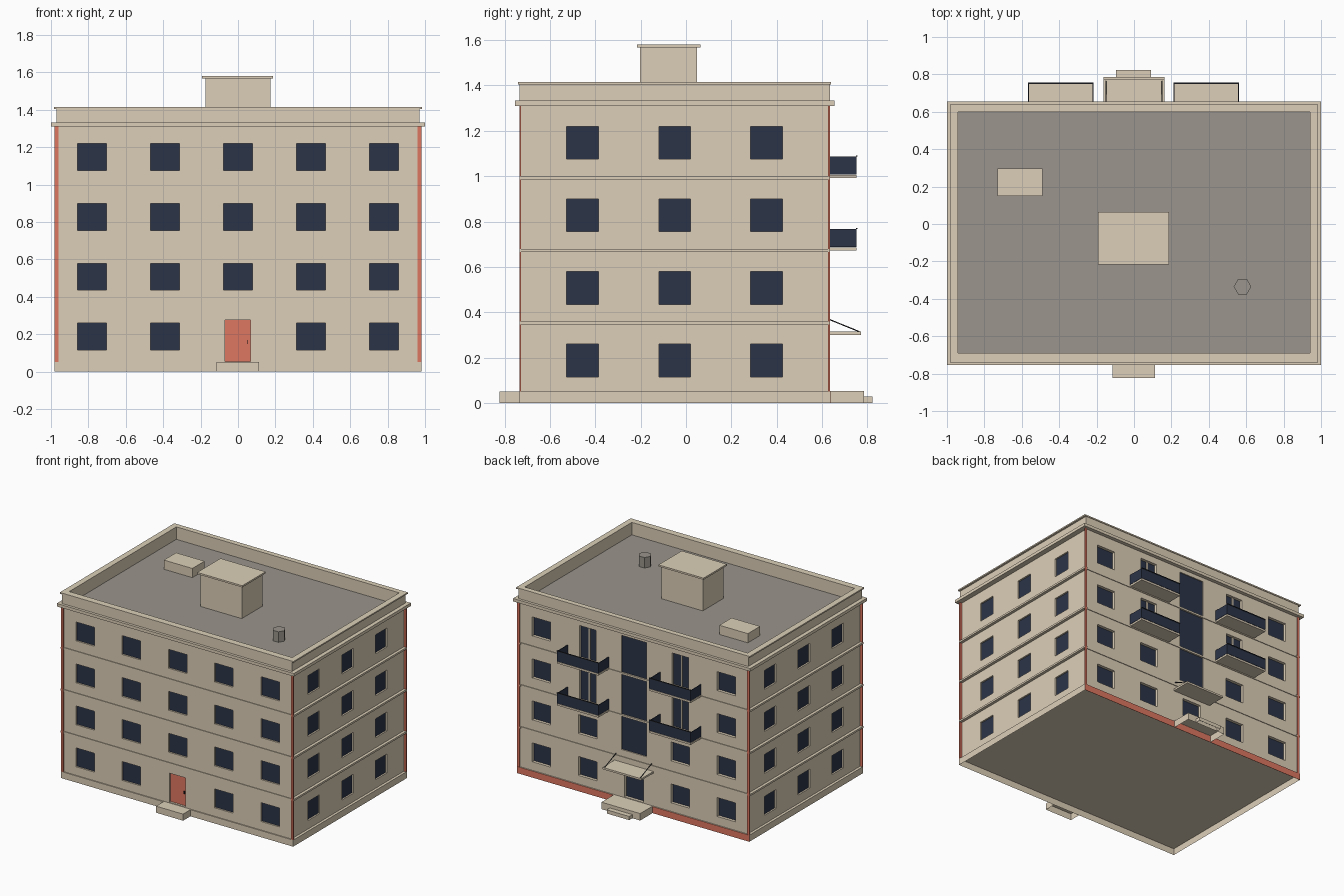
import bpy, bmesh, math
from mathutils import Matrix, Vector

cube = bpy.data.objects.get("Cube")
if cube:
    bpy.data.objects.remove(cube, do_unlink=True)


def material(name, r, g, b):
    m = bpy.data.materials.new(name)
    m.diffuse_color = (r, g, b, 1)
    m.use_nodes = True
    node = m.node_tree.nodes["Principled BSDF"]
    node.inputs["Base Color"].default_value = (r, g, b, 1)
    node.inputs["Roughness"].default_value = 0.8
    return m


plaster = material("beige plaster", 0.72, 0.625, 0.48)
glass = material("navy glass", 0.024, 0.034, 0.063)
red = material("brick red", 0.73, 0.185, 0.12)
felt = material("roof grey", 0.325, 0.3, 0.265)
metal = material("dark metal", 0.018, 0.02, 0.025)


def finish(name, bm, mat):
    me = bpy.data.meshes.new(name)
    bm.to_mesh(me)
    bm.free()
    me.materials.append(mat)
    ob = bpy.data.objects.new(name, me)
    bpy.context.collection.objects.link(ob)
    return ob


def boxes(name, items, mat, open_bottom=False):
    """One object from boxes given as (x0, x1, y0, y1, z0, z1)."""
    bm = bmesh.new()
    for x0, x1, y0, y1, z0, z1 in items:
        mid = Vector((x0 + x1, y0 + y1, z0 + z1)) / 2
        size = Matrix.Diagonal((x1 - x0, y1 - y0, z1 - z0, 1))
        bmesh.ops.create_cube(bm, size=1, matrix=Matrix.Translation(mid) @ size)
    if open_bottom:
        bm.normal_update()
        under = [f for f in bm.faces if f.normal.z < -0.5]
        bmesh.ops.delete(bm, geom=under, context='FACES')
    return finish(name, bm, mat)


def rod(name, start, end, r, sides, mat):
    run = end - start
    bm = bmesh.new()
    bmesh.ops.create_cone(bm, cap_ends=True, segments=sides, radius1=r, radius2=r,
                          depth=run.length, matrix=Matrix.Translation((start + end) / 2)
                          @ run.to_track_quat('Z', 'Y').to_matrix().to_4x4()
                          @ Matrix.Rotation(math.pi / 2, 4, 'Z'))
    return finish(name, bm, mat)


# Outer footprint, and wall planes set back from it
X, Y0, Y1 = 0.98, -0.735, 0.635
WX, WY0, WY1 = 0.96, -0.727, 0.627
BASE, EAVES = 0.05, 1.31
FLOOR = 0.32


def on_wall(side, u0, u1, z0, z1, d0, d1):
    """Box on a facade; d is the distance outward from the wall."""
    if side == "front":
        return (u0, u1, WY0 - d1, WY0 - d0, z0, z1)
    if side == "back":
        return (u0, u1, WY1 + d0, WY1 + d1, z0, z1)
    if side == "left":
        return (WX + d0, WX + d1, u0, u1, z0, z1)
    return (-WX - d1, -WX - d0, u0, u1, z0, z1)


def ring(name, ox, oy0, oy1, z0, z1):
    ix, iy0, iy1 = 0.94, -0.69, 0.60
    return boxes(name, [(-ox, ox, oy0, iy0, z0, z1), (-ox, ox, iy1, oy1, z0, z1),
                        (-ox, -ix, iy0, iy1, z0, z1), (ix, ox, iy0, iy1, z0, z1)], plaster)


# Openings: (side, u0, u1, z0, z1, recess)
windows, balcony_doors = [], []
for level in range(4):
    z = 0.115 + level * FLOOR
    top = z + 0.144
    for c in (-0.78, -0.39, 0, 0.39, 0.78):
        if c or level:
            windows.append(("front", c - 0.078, c + 0.078, z, top, 0.016))
        if abs(c) > 0.5 or (c and level < 2):
            windows.append(("back", c - 0.078, c + 0.078, z, top, 0.026))
        elif c:
            balcony_doors.append(("back", c - 0.07, c + 0.07, z - 0.062, z + 0.185, 0.026))
    for c in (-0.457, -0.05, 0.355):
        for side in ("left", "right"):
            windows.append((side, c - 0.07, c + 0.07, z, top, 0.016))
stair_glass = ("back", -0.105, 0.105, 0.41, 1.28, 0.012)
back_door = ("back", -0.08, 0.08, 0.055, 0.27, 0.026)
front_door = ("front", -0.07, 0.068, 0.055, 0.277, 0.02)

# Walls with recessed openings
walls = boxes("walls", [(-WX, WX, WY0, WY1, BASE, EAVES)], plaster)
openings = windows + balcony_doors + [stair_glass, back_door, front_door]
cutter = boxes("opening_cutter", [on_wall(*o[:5], -o[5], 0.05) for o in openings], plaster)
cutter.hide_render = True
mod = walls.modifiers.new("openings", 'BOOLEAN')
mod.operation = 'DIFFERENCE'
mod.solver = 'EXACT'
mod.object = cutter
bpy.context.view_layer.objects.active = walls
bpy.ops.object.modifier_apply(modifier=mod.name)
bpy.data.objects.remove(cutter, do_unlink=True)


def panes(name, items, mat):
    return boxes(name, [on_wall(*o[:5], -o[5] - 0.002, 0.004 - o[5]) for o in items], mat)


panes("window_panes", windows, glass)
panes("balcony_door_panes", balcony_doors, glass)
panes("stairwell_glazing", [stair_glass], glass)
panes("back_door", [back_door], glass)
panes("front_door", [front_door], red)
boxes("front_door_handle", [on_wall("front", 0.047, 0.052, 0.147, 0.168, -0.016, -0.005)], metal)
boxes("balcony_door_mullions", [on_wall(s, (a + b) / 2 - 0.006, (a + b) / 2 + 0.006, z0, z1,
      -0.026, -0.016) for s, a, b, z0, z1, _ in balcony_doors], plaster)

# Hollow plinth, painted red at the back
boxes("plinth", [(-X, X, Y0, Y1, 0, BASE)], plaster, open_bottom=True)
boxes("back_plinth_paint", [(-X, X, Y1, Y1 + 0.002, 0, BASE)], red)

# Floor bands and red corner strips
bands = []
for level in range(3):
    z = 0.345 + level * FLOOR
    for side in ("front", "back"):
        bands.append(on_wall(side, -WX, WX, z, z + 0.014, -0.02, 0.005))
    for side in ("left", "right"):
        bands.append(on_wall(side, Y0 + 0.001, Y1 - 0.001, z, z + 0.014, -0.01, 0.0215))
boxes("floor_bands", bands, plaster)
corners = []
for x0, x1 in ((-X, -WX), (WX, X)):
    corners += [(x0, x1, Y0, WY0, BASE, EAVES), (x0, x1, WY1, Y1, BASE, EAVES)]
boxes("corner_strips", corners, red)

# Cornice, parapet and roof deck
ring("cornice", 1.0, -0.755, 0.655, EAVES, 1.333)
ring("parapet", 0.97, Y0, Y1, 1.333, 1.405)
ring("parapet_cap", 0.985, -0.74, 0.64, 1.405, 1.415)
boxes("roof_deck", [(-0.95, 0.95, -0.70, 0.61, 1.305, 1.32)], felt)

# Roof structures
boxes("stair_head", [(-0.175, 0.174, -0.203, 0.048, 1.32, 1.567)], plaster)
boxes("stair_head_cap", [(-0.192, 0.188, -0.217, 0.063, 1.567, 1.58)], plaster)
boxes("roof_hatch", [(-0.73, -0.49, 0.15, 0.297, 1.32, 1.39)], plaster)
rod("roof_vent", Vector((0.58, -0.335, 1.32)), Vector((0.58, -0.335, 1.4)), 0.047, 6, felt)

# Balconies
slabs, panels, rails = [], [], []
for level in (2, 3):
    z = 0.032 + level * FLOOR
    lo, hi = z + 0.016, z + 0.094
    for c in (-0.392, 0.387):
        a, b, out = c - 0.175, c + 0.175, 0.753
        slabs.append((a, b, WY1, out, z, z + 0.014))
        panels += [(a, b, out - 0.005, out, lo, hi), (a, a + 0.005, WY1, out, lo, hi),
                   (b - 0.005, b, WY1, out, lo, hi)]
        rails.append((a, b, out - 0.004, out + 0.004, hi, hi + 0.005))
boxes("balcony_slabs", slabs, plaster)
boxes("balcony_panels", panels, glass)
boxes("balcony_handrails", rails, metal)

# Back entrance canopy with stays
boxes("canopy", [(-0.163, 0.163, WY1, 0.773, 0.3, 0.314)], plaster)
for name, x in (("left_canopy_stay", 0.15), ("right_canopy_stay", -0.15)):
    rod(name, Vector((x, WY1, 0.37)), Vector((x, 0.765, 0.314)), 0.003, 6, metal)

# Hollow entrance steps
boxes("front_step", [(-0.115, 0.113, -0.823, Y0, 0, 0.05)], plaster, open_bottom=True)
boxes("back_landing", [(-0.163, 0.163, Y1, 0.785, 0, 0.053)], plaster, open_bottom=True)
boxes("back_lower_step", [(-0.097, 0.092, 0.785, 0.823, 0, 0.028)], plaster, open_bottom=True)
